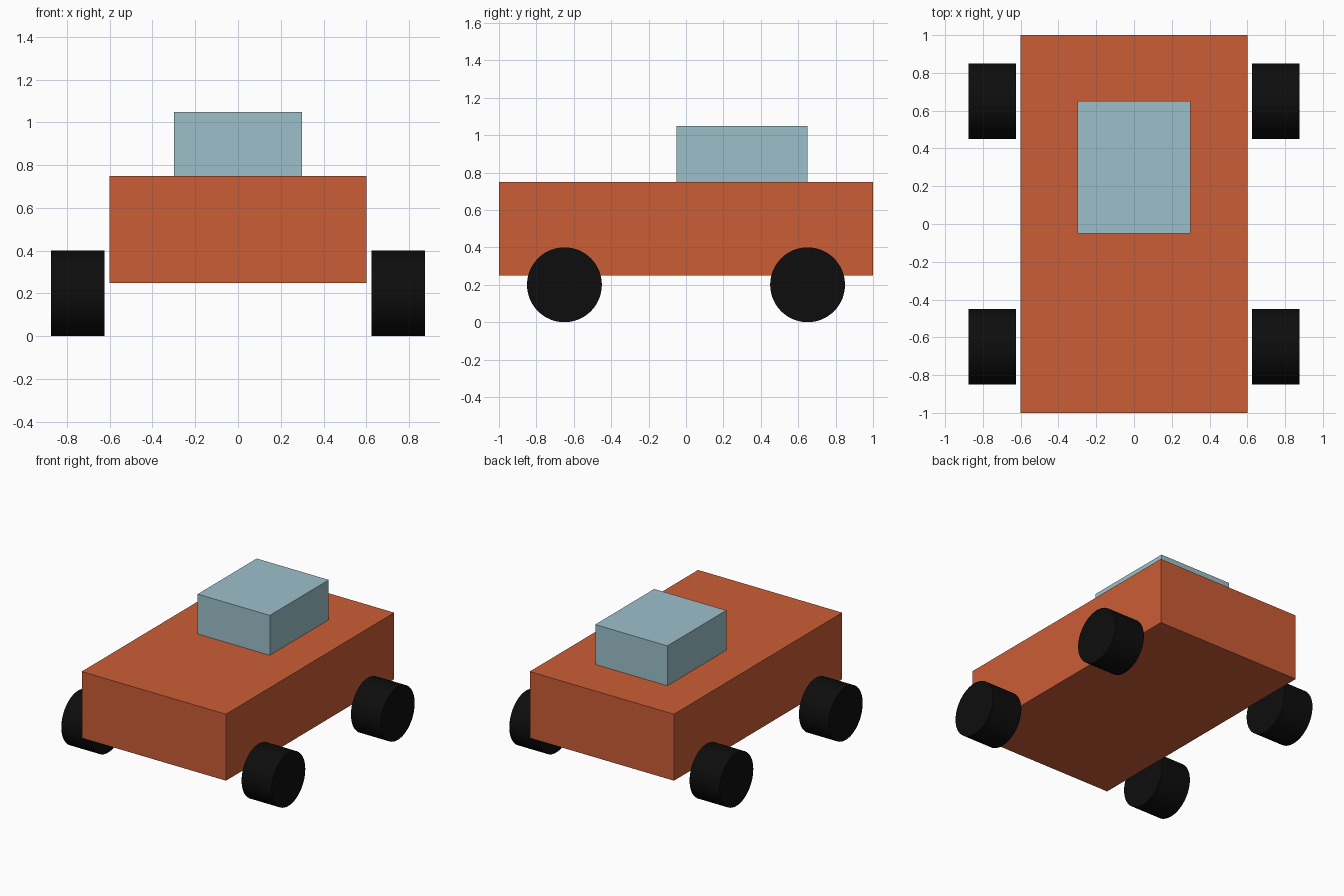
import bpy
import math

if "Cube" in bpy.data.objects:
    bpy.data.objects.remove(bpy.data.objects["Cube"])


def material(name, rgb):
    m = bpy.data.materials.new(name)
    m.diffuse_color = (*rgb, 1.0)
    m.use_nodes = True
    m.node_tree.nodes["Principled BSDF"].inputs["Base Color"].default_value = m.diffuse_color
    return m


orange = material("orange paint", (0.60, 0.11, 0.037))
blue = material("pale blue", (0.335, 0.53, 0.60))
black = material("black rubber", (0.004, 0.004, 0.004))


def box(name, low, high, mat):
    centre = [(a + b) / 2 for a, b in zip(low, high)]
    bpy.ops.mesh.primitive_cube_add(size=1, location=centre)
    ob = bpy.context.object
    ob.name = name
    ob.scale = [b - a for a, b in zip(low, high)]
    bpy.ops.object.transform_apply(location=False, rotation=False, scale=True)
    ob.data.materials.append(mat)
    return ob


def wheel(name, x, y):
    bpy.ops.mesh.primitive_cylinder_add(
        vertices=64, radius=0.2, depth=0.25,
        location=(x, y, 0.2), rotation=(0, math.pi / 2, 0))
    ob = bpy.context.object
    ob.name = name
    ob.data.materials.append(black)
    bpy.ops.object.shade_smooth_by_angle(angle=math.radians(30))


# Body and cabin
box("body", (-0.6, -1.0, 0.25), (0.6, 1.0, 0.75), orange)
box("cabin", (-0.3, -0.05, 0.75), (0.3, 0.65, 1.05), blue)

# Four wheels, standing just clear of the body sides
for end, y in (("front", -0.65), ("back", 0.65)):
    for side, x in (("left", -0.75), ("right", 0.75)):
        wheel(f"{end}_{side}_wheel", x, y)
